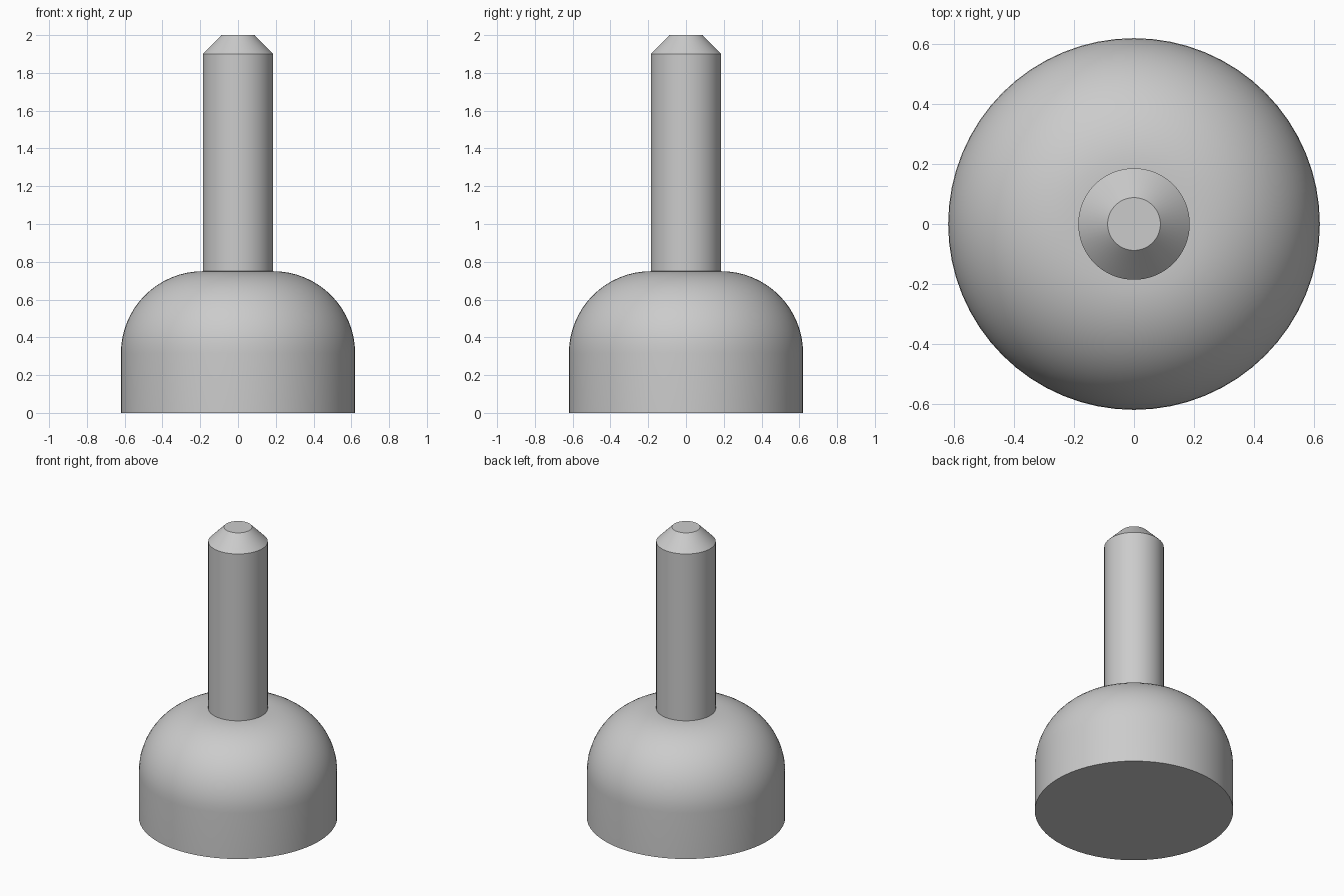
import bpy, bmesh, math

SEGMENTS = 64
cube = bpy.data.objects.get("Cube")
if cube:
    bpy.data.objects.remove(cube, do_unlink=True)

grey = bpy.data.materials.new("plain grey")
grey.use_nodes = True
colour = (0.6, 0.6, 0.6, 1)
grey.diffuse_color = colour
grey.node_tree.nodes["Principled BSDF"].inputs["Base Color"].default_value = colour


def lathe(name, profile):
    """Spin a (radius, height) profile around z and cap both ends."""
    bm = bmesh.new()
    rings = []
    for r, z in profile:
        rings.append([bm.verts.new((r * math.cos(a), r * math.sin(a), z))
                      for a in (math.tau * i / SEGMENTS for i in range(SEGMENTS))])
    for low, high in zip(rings, rings[1:]):
        for i in range(SEGMENTS):
            j = (i + 1) % SEGMENTS
            bm.faces.new((low[i], low[j], high[j], high[i]))
    bm.faces.new(rings[0][::-1])
    bm.faces.new(rings[-1])
    mesh = bpy.data.meshes.new(name)
    bm.to_mesh(mesh)
    bm.free()
    mesh.materials.append(grey)
    obj = bpy.data.objects.new(name, mesh)
    bpy.context.collection.objects.link(obj)
    bpy.ops.object.select_all(action="DESELECT")
    obj.select_set(True)
    bpy.context.view_layer.objects.active = obj
    bpy.ops.object.shade_smooth_by_angle(angle=math.radians(30))
    return obj


# Domed base: straight wall, then a quarter-round shoulder up to the shaft
base_radius, base_top, shaft_radius = 0.62, 0.75, 0.186
fillet = base_radius - shaft_radius
steps = 16
shoulder = []
for k in range(steps + 1):
    a = math.pi / 2 * k / steps
    shoulder.append((shaft_radius + fillet * math.cos(a),
                     base_top - fillet + fillet * math.sin(a)))
lathe("domed_base", [(base_radius, 0)] + shoulder)

# Shaft with a chamfered tip, seated just inside the base
lathe("shaft", [(shaft_radius, base_top - 0.01), (shaft_radius, 1.9), (0.088, 2)])
